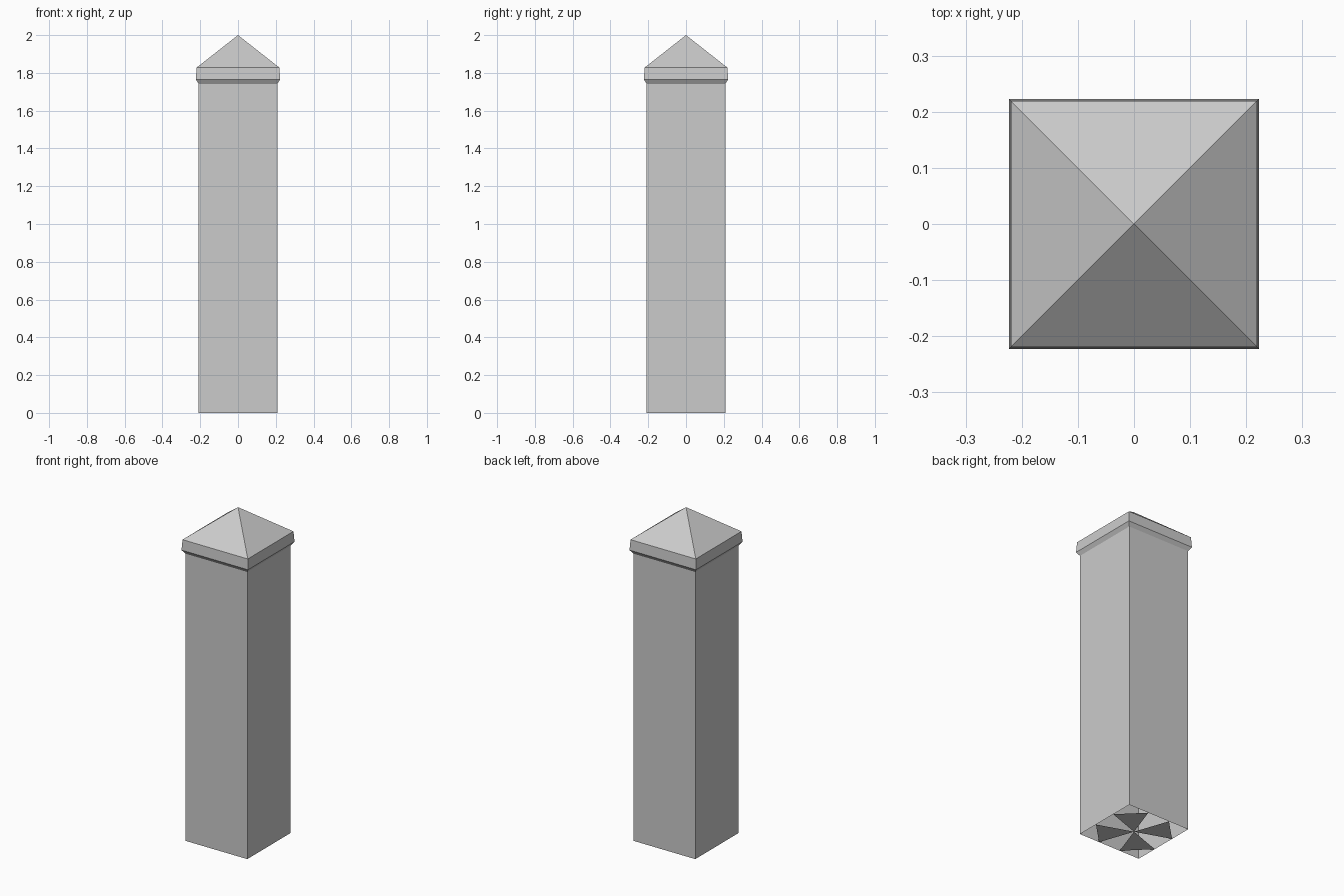
import bpy
import bmesh

cube = bpy.data.objects.get("Cube")
if cube:
    bpy.data.objects.remove(cube, do_unlink=True)

stone = bpy.data.materials.new("grey_stone")
stone.use_nodes = True
GREY = (0.6, 0.6, 0.6, 1)
stone.diffuse_color = GREY
stone.node_tree.nodes["Principled BSDF"].inputs["Base Color"].default_value = GREY

HALF = 0.208      # half width of the shaft
CAP_BASE = 1.742  # height where the cap starts
CORNERS = [(-1, -1), (1, -1), (1, 1), (-1, 1)]


def finish(name, bm):
    mesh = bpy.data.meshes.new(name)
    bm.to_mesh(mesh)
    bm.free()
    mesh.materials.append(stone)
    obj = bpy.data.objects.new(name, mesh)
    bpy.context.collection.objects.link(obj)
    return obj


def square_loft(bm, profile):
    """Stack square rings of (half width, height) and bridge them."""
    rings = [[bm.verts.new((x * h, y * h, z)) for x, y in CORNERS]
             for h, z in profile]
    for low, high in zip(rings, rings[1:]):
        for i in range(4):
            j = (i + 1) % 4
            bm.faces.new((low[i], low[j], high[j], high[i]))
    return rings[-1]


# Open square shaft
bm = bmesh.new()
square_loft(bm, [(HALF, 0), (HALF, CAP_BASE)])
finish("post_shaft", bm)

# Flared cap band with a chamfered underside, closed by a pyramid
bm = bmesh.new()
top = square_loft(bm, [(HALF, CAP_BASE), (0.223, 1.765), (0.219, 1.828)])
apex = bm.verts.new((0, 0, 2))
for i in range(4):
    bm.faces.new((top[i], top[(i + 1) % 4], apex))
finish("post_cap", bm)

# Four triangular webs under the shaft, each pointing at a corner
bm = bmesh.new()
centre = bm.verts.new((0, 0, 0))
inner = HALF * 0.35
for x, y in CORNERS:
    a = bm.verts.new((x * HALF, y * inner, 0))
    b = bm.verts.new((x * inner, y * HALF, 0))
    face = bm.faces.new((centre, a, b))
    face.normal_update()
    if face.normal.z > 0:
        face.normal_flip()
finish("base_webs", bm)
